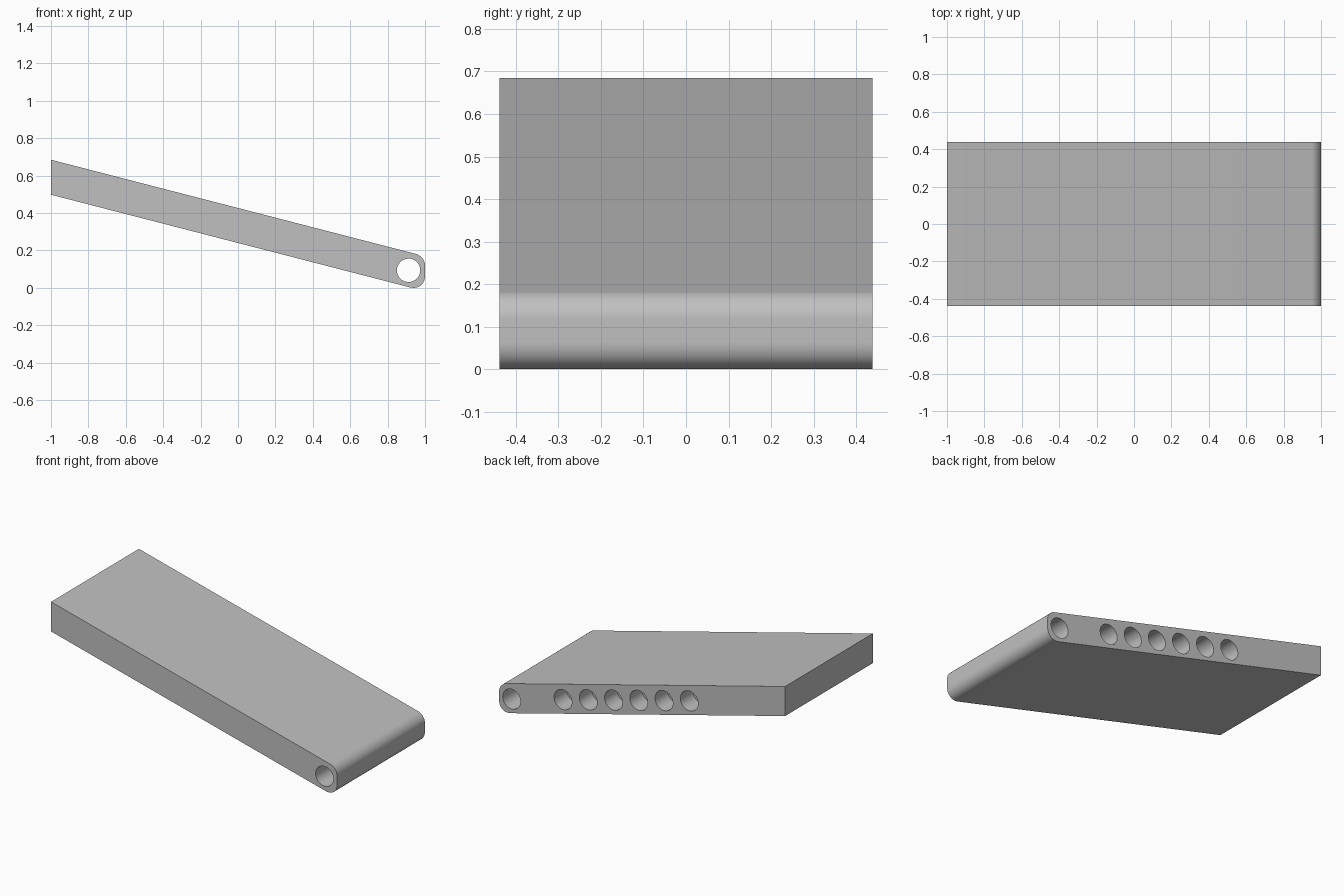
import bpy, bmesh, math

if "Cube" in bpy.data.objects:
    bpy.data.objects.remove(bpy.data.objects["Cube"], do_unlink=True)

HALF = 0.4385       # half the width along y
SLOPE = 0.258       # fall of the plate per unit of x
HOLE_R = 0.0625
PIVOT = (0.912, 0.094)

grey = bpy.data.materials.new("plain_grey")
grey.use_nodes = True
colour = (0.53, 0.53, 0.53, 1)
grey.diffuse_color = colour
grey.node_tree.nodes["Principled BSDF"].inputs["Base Color"].default_value = colour


def add_object(name, bm):
    bmesh.ops.recalc_face_normals(bm, faces=bm.faces[:])
    mesh = bpy.data.meshes.new(name)
    bm.to_mesh(mesh)
    bm.free()
    mesh.materials.append(grey)
    obj = bpy.data.objects.new(name, mesh)
    bpy.context.collection.objects.link(obj)
    return obj


def make_plate():
    # Sloping slab cut off vertically at both ends
    bm = bmesh.new()
    high, low = 0.685, 0.498
    profile = [(-1, low), (1, low - 2 * SLOPE), (1, high - 2 * SLOPE), (-1, high)]
    face = bm.faces.new([bm.verts.new((x, -HALF, z)) for x, z in profile])
    ext = bmesh.ops.extrude_face_region(bm, geom=[face])
    moved = [g for g in ext["geom"] if isinstance(g, bmesh.types.BMVert)]
    bmesh.ops.translate(bm, verts=moved, vec=(0, 2 * HALF, 0))
    bmesh.ops.recalc_face_normals(bm, faces=bm.faces[:])
    # Round the lower and upper edges of the low end
    for is_upper, width in ((False, 0.083), (True, 0.05)):
        edges = [e for e in bm.edges
                 if all(v.co.x > 0.99 and (v.co.z > 0.1) == is_upper for v in e.verts)
                 and abs(e.verts[0].co.y - e.verts[1].co.y) > HALF]
        bmesh.ops.bevel(bm, geom=edges, offset=width, offset_type='OFFSET',
                        segments=14, profile=0.5, affect='EDGES')
    return add_object("sloping_plate", bm)


def drill(target, name, x, y_start, y_end):
    # Cut a round hole along y, on the plate's centre line
    bm = bmesh.new()
    bmesh.ops.create_cone(bm, cap_ends=True, segments=48, radius1=HOLE_R,
                          radius2=HOLE_R, depth=y_end - y_start)
    cutter = add_object(name, bm)
    cutter.hide_render = True
    cutter.rotation_euler.x = math.pi / 2
    z = PIVOT[1] + (PIVOT[0] - x) * SLOPE
    cutter.location = (x, (y_start + y_end) / 2, z)
    mod = target.modifiers.new(name, 'BOOLEAN')
    mod.operation = 'DIFFERENCE'
    mod.solver = 'EXACT'
    mod.object = cutter
    return cutter


plate = make_plate()

# Pivot hole right through, and a row of blind holes in the back edge
cutters = [drill(plate, "pivot_hole_cutter", PIVOT[0], -HALF - 0.1, HALF + 0.1)]
for i in range(6):
    cutters.append(drill(plate, f"blind_hole_cutter_{i + 1}",
                         0.553 - 0.1765 * i, HALF - 0.125, HALF + 0.1))

# Bake the cuts and drop the cutters
bpy.context.view_layer.update()
graph = bpy.context.evaluated_depsgraph_get()
baked = bpy.data.meshes.new_from_object(plate.evaluated_get(graph))
plate.modifiers.clear()
plate.data = baked
for cutter in cutters:
    bpy.data.objects.remove(cutter, do_unlink=True)

bpy.ops.object.select_all(action='DESELECT')
plate.select_set(True)
bpy.context.view_layer.objects.active = plate
bpy.ops.object.shade_smooth_by_angle(angle=math.radians(30))
